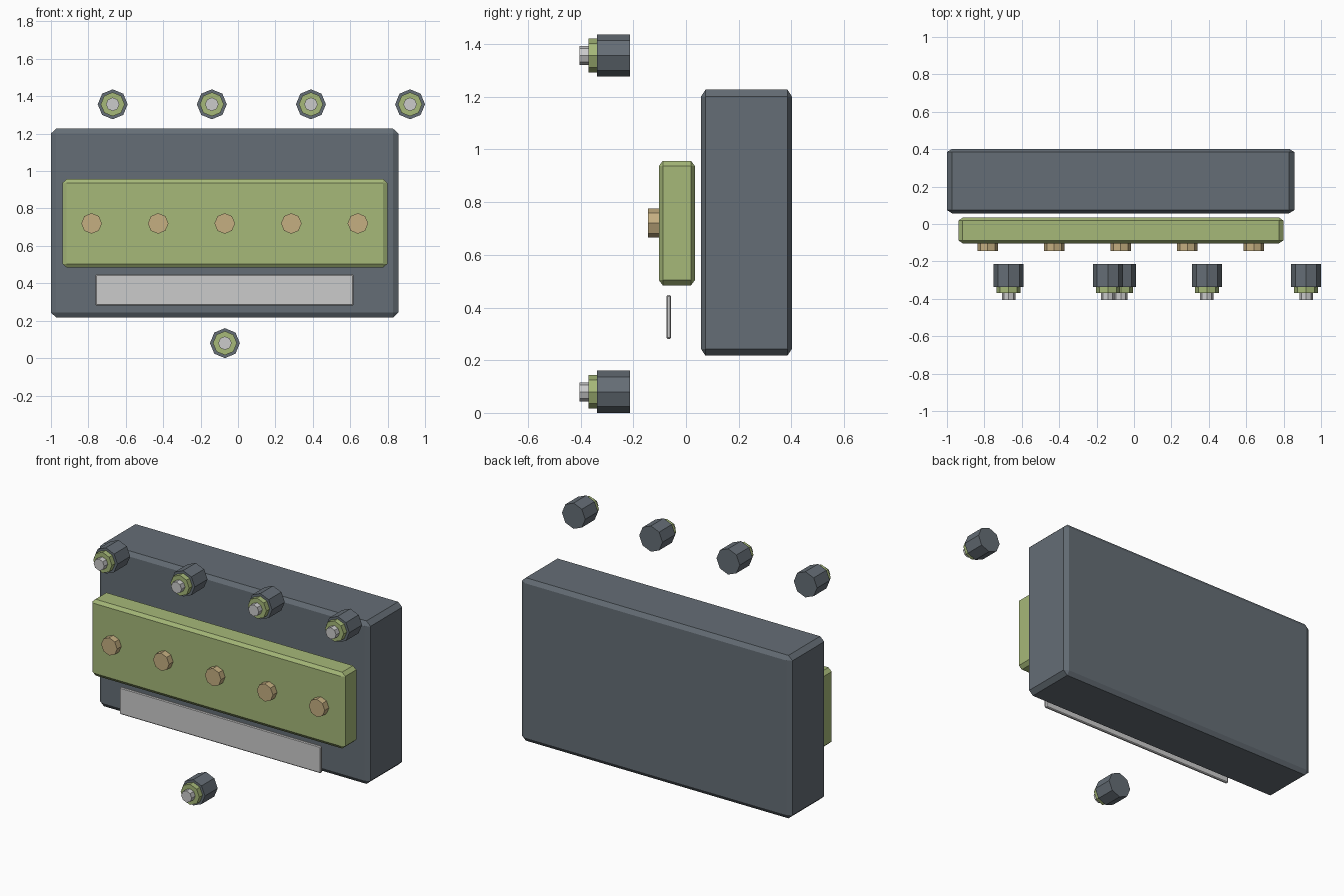
import bpy, bmesh
from math import pi
from mathutils import Matrix, Vector

if "Cube" in bpy.data.objects:
    bpy.data.objects.remove(bpy.data.objects["Cube"])


def material(name, rgb):
    m = bpy.data.materials.new(name)
    m.diffuse_color = (*rgb, 1)
    m.use_nodes = True
    m.node_tree.nodes["Principled BSDF"].inputs["Base Color"].default_value = m.diffuse_color
    return m


SLATE = material("slate", (0.13, 0.155, 0.18))
GREEN = material("green", (0.38, 0.48, 0.19))
BRASS = material("brass", (0.56, 0.43, 0.22))


def finish(bm, name, mat):
    bmesh.ops.recalc_face_normals(bm, faces=bm.faces)
    me = bpy.data.meshes.new(name)
    bm.to_mesh(me)
    bm.free()
    ob = bpy.data.objects.new(name, me)
    bpy.context.collection.objects.link(ob)
    if mat:
        me.materials.append(mat)
    return ob


def slab(name, x, y, z, chamfer, mat=None):
    """Chamfered box from axis ranges, with a chamfer size per axis."""
    lo, hi = Vector((x[0], y[0], z[0])), Vector((x[1], y[1], z[1]))
    c = Vector(chamfer)
    bm = bmesh.new()
    bmesh.ops.create_cube(bm, size=1)
    bmesh.ops.scale(bm, vec=[(hi[i] - lo[i]) / c[i] for i in range(3)], verts=bm.verts)
    bmesh.ops.bevel(bm, geom=bm.edges[:], offset=1, segments=1, affect='EDGES')
    bmesh.ops.scale(bm, vec=c, verts=bm.verts)
    bmesh.ops.translate(bm, vec=(lo + hi) / 2, verts=bm.verts)
    return finish(bm, name, mat)


def octagon(name, x, z, radius, y0, y1, mat=None):
    """Eight-sided cylinder along y, with a corner pointing up."""
    bm = bmesh.new()
    bmesh.ops.create_cone(bm, cap_ends=True, segments=8, radius1=radius,
                          radius2=radius, depth=y1 - y0)
    bmesh.ops.transform(bm, verts=bm.verts, matrix=Matrix.Translation(
        (x, (y0 + y1) / 2, z)) @ Matrix.Rotation(pi / 2, 4, 'X'))
    return finish(bm, name, mat)


# Housing, front terminal plate and blank label strip
slab("housing", (-1, 0.857), (0.057, 0.402), (0.217, 1.227), (0.028, 0.017, 0.026), SLATE)
slab("terminal_plate", (-0.938, 0.798), (-0.103, 0.034), (0.484, 0.957), (0.022, 0.015, 0.02), GREEN)
slab("label_strip", (-0.762, 0.618), (-0.074, -0.057), (0.281, 0.447), (0.005, 0.004, 0.005))

# Row of brass terminal studs
for i in range(5):
    octagon(f"terminal_stud_{i + 1}", -0.783 + i * 0.356, 0.72, 0.055, -0.144, -0.103, BRASS)

# Cable glands: four above, one below
glands = [(-0.67 + i * 0.53, 1.357) for i in range(4)] + [(-0.07, 0.08)]
for i, (x, z) in enumerate(glands, 1):
    octagon(f"gland_body_{i}", x, z, 0.08, -0.338, -0.213, SLATE)
    octagon(f"gland_ring_{i}", x, z, 0.064, -0.37, -0.338, GREEN)
    octagon(f"gland_pin_{i}", x, z, 0.036, -0.405, -0.37)
